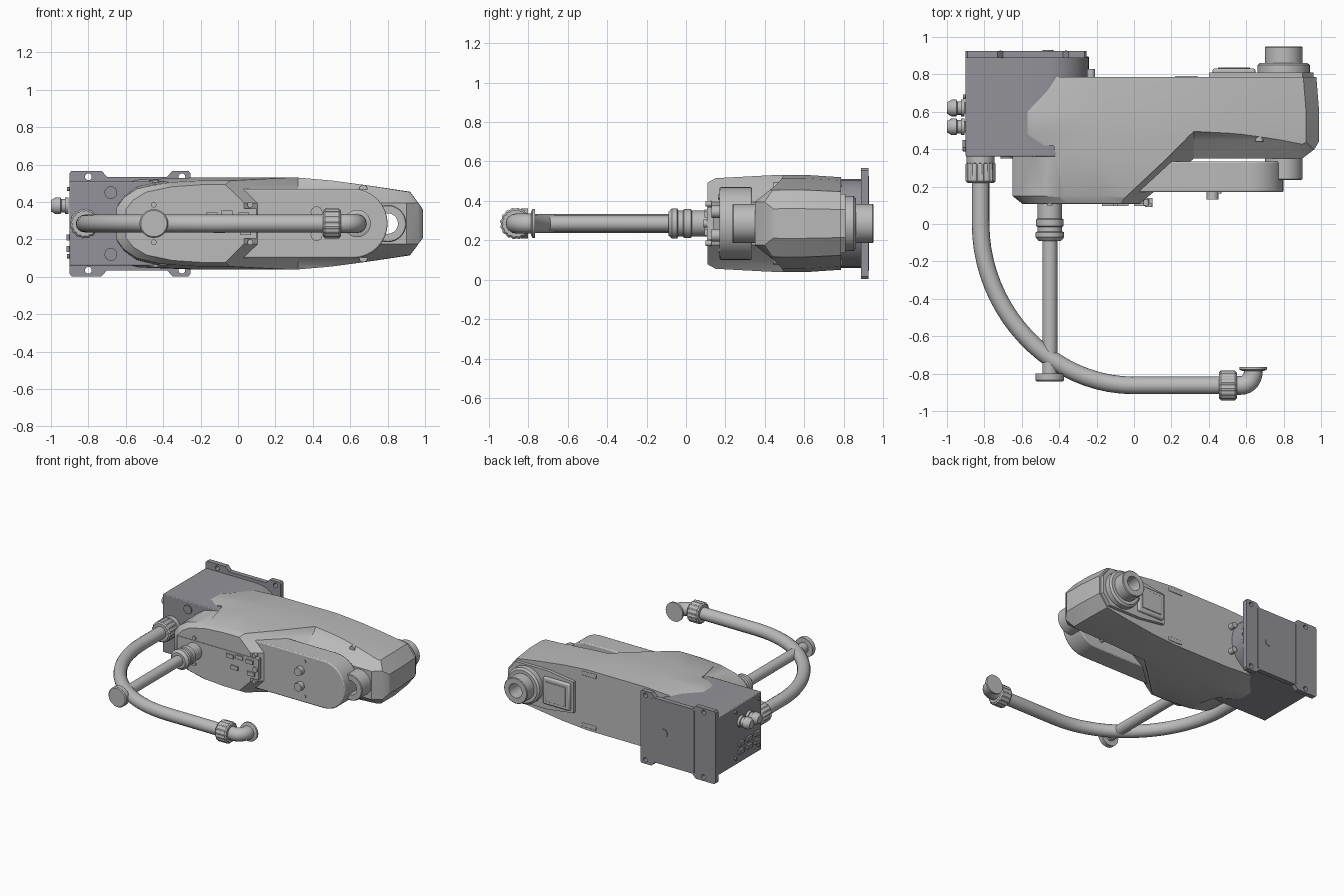
import bpy, bmesh, math
from mathutils import Vector

cube = bpy.data.objects.get("Cube")
if cube:
    bpy.data.objects.remove(cube, do_unlink=True)

C = 0.285  # height of the mirror plane


def material(name, rgb):
    m = bpy.data.materials.new(name)
    m.use_nodes = True
    m.diffuse_color = (*rgb, 1)
    m.node_tree.nodes["Principled BSDF"].inputs["Base Color"].default_value = (*rgb, 1)
    return m


LIGHT = material("light_grey", (0.5, 0.5, 0.5))
DARK = material("base_grey", (0.29, 0.29, 0.32))


def finish(name, bm, mat):
    bmesh.ops.recalc_face_normals(bm, faces=bm.faces[:])
    me = bpy.data.meshes.new(name)
    bm.to_mesh(me)
    bm.free()
    ob = bpy.data.objects.new(name, me)
    bpy.context.collection.objects.link(ob)
    me.materials.append(mat)
    smooth(ob)
    return ob


def smooth(ob):
    bpy.ops.object.select_all(action='DESELECT')
    bpy.context.view_layer.objects.active = ob
    ob.select_set(True)
    bpy.ops.object.shade_smooth_by_angle(angle=math.radians(30))


def loft(name, layers, mat=LIGHT, closed=False):
    """Skin a list of equal-length point rings."""
    bm = bmesh.new()
    rings = [[bm.verts.new(p) for p in layer] for layer in layers]
    n = len(rings[0])
    pairs = list(zip(rings, rings[1:]))
    if closed:
        pairs.append((rings[-1], rings[0]))
    for a, b in pairs:
        for i in range(n):
            j = (i + 1) % n
            bm.faces.new((a[i], a[j], b[j], b[i]))
    if not closed:
        bm.faces.new(rings[0])
        bm.faces.new(rings[-1])
    return finish(name, bm, mat)


def prism(name, outline, y0, y1, mat=LIGHT, bevel=0.0):
    """Extrude an (x, z) outline along y, with an optional edge bevel."""
    ob = loft(name, [[(x, y, z) for x, z in outline] for y in (y0, y1)], mat)
    if bevel:
        mod = ob.modifiers.new("bevel", 'BEVEL')
        mod.width, mod.segments = bevel, 2
        mod.limit_method, mod.angle_limit = 'ANGLE', math.radians(40)
    return ob


def box(name, x0, x1, y0, y1, z0, z1, mat=LIGHT, bevel=0.0):
    return prism(name, [(x0, z0), (x1, z0), (x1, z1), (x0, z1)], y0, y1, mat, bevel)


def turned(name, origin, axis, profile, mat=LIGHT, n=32, ribbed=False, closed=False):
    """Lathe a (distance, radius) profile around an axis."""
    axis = Vector(axis)
    u = axis.orthogonal().normalized()
    v = axis.cross(u)
    layers = []
    for t, r in profile:
        ring = []
        for i in range(n):
            a = math.tau * i / n
            k = r * (0.94 if ribbed and i % 4 < 2 else 1)
            ring.append(Vector(origin) + axis * t + (u * math.cos(a) + v * math.sin(a)) * k)
        layers.append(ring)
    return loft(name, layers, mat, closed)


def stud(name, x, z, y0, y1, r, mat=LIGHT):
    return turned(name, (x, y0, z), (0, 1, 0), [(0, r), (y1 - y0, r)], mat, 16)


def boolean(ob, cutter, operation):
    mod = ob.modifiers.new("bool", 'BOOLEAN')
    mod.object, mod.operation, mod.solver = cutter, operation, 'EXACT'
    deps = bpy.context.evaluated_depsgraph_get()
    me = bpy.data.meshes.new_from_object(ob.evaluated_get(deps))
    ob.modifiers.clear()
    ob.data = me
    bpy.data.objects.remove(cutter, do_unlink=True)
    smooth(ob)


def arc(cx, cz, r, a0, a1, n=16):
    return [(cx + r * math.cos(math.radians(a0 + (a1 - a0) * i / n)),
             cz + r * math.sin(math.radians(a0 + (a1 - a0) * i / n))) for i in range(n + 1)]


def pipe(name, points, radius):
    """Bezier tube through (x, y, handle direction, handle length)."""
    cu = bpy.data.curves.new(name, 'CURVE')
    cu.dimensions, cu.bevel_depth, cu.bevel_resolution, cu.use_fill_caps = '3D', radius, 6, True
    sp = cu.splines.new('BEZIER')
    sp.bezier_points.add(len(points) - 1)
    for bp, (x, y, d, h) in zip(sp.bezier_points, points):
        bp.co = (x, y, C)
        step = Vector((d[0], d[1], 0)) * h
        bp.handle_left, bp.handle_right = bp.co - step, bp.co + step
    cu.resolution_u = 20
    ob = bpy.data.objects.new(name, cu)
    bpy.context.collection.objects.link(ob)
    ob.data.materials.append(LIGHT)
    bpy.ops.object.select_all(action='DESELECT')
    bpy.context.view_layer.objects.active = ob
    ob.select_set(True)
    bpy.ops.object.convert(target='MESH')
    smooth(bpy.context.object)


# Base block with rounded end, and mounting flange with raised corner tabs
prism("base", [(-0.9, C + 0.225), (-0.9, C - 0.225)] + arc(-0.465, C, 0.225, -90, 90),
      0.36, 0.895, DARK, 0.006)
half = [(-0.9, 0.27), (-0.89, 0.282), (-0.73, 0.282), (-0.7, 0.25), (-0.38, 0.25),
        (-0.35, 0.282), (-0.265, 0.282), (-0.255, 0.27)]
flange = prism("mounting_flange", [(x, C + h) for x, h in half] +
               [(x, C - h) for x, h in reversed(half)], 0.888, 0.925, DARK)
for x in (-0.8, -0.3):
    for s in (-1, 1):
        boolean(flange, stud("hole", x, C + s * 0.25, 0.85, 0.95, 0.018), 'DIFFERENCE')
for x in (-0.72, -0.37):
    box("flange_rib", x, x + 0.012, 0.92, 0.928, C - 0.24, C + 0.24, DARK)
stud("flange_cap", -0.46, C, 0.92, 0.93, 0.03, DARK)

# Main arm: side hull, trimmed by a stepped front shape
side = [(-0.65, 0.09), (-0.61, 0.15), (-0.54, 0.2), (-0.4, 0.235), (-0.2, 0.247), (0.3, 0.247),
        (0.5, 0.23), (0.7, 0.203), (0.92, 0.17), (0.99, 0.075)]
levels = [(0.11, 0.84, 0.05), (0.15, 0.93, 0), (0.38, 0.98, 0), (0.48, 1, -0.13),
          (0.6, 1, -0.13), (0.785, 0.95, 0)]
hull = []
for y, k, shift in levels:
    pts = [(x + (shift if x < -0.3 else -0.015 * (y > 0.7) * (x > 0.9)), h * k) for x, h in side]
    hull.append([(x, y, C + h) for x, h in pts] + [(x, y, C - h) for x, h in reversed(pts)])
arm = loft("main_arm", hull)


def trim_ring(h, step, left, x_foot):
    x_top = 0.32
    pts = [(-0.85, 0.85)] + left + [(x_foot, 0.1), (x_top, step), (0.9, step),
                                    (0.965, step + 0.05), (1.0, step + 0.11), (1.1, 0.85)]
    return [(x, y, C + h) for x, y in pts]


wide = [(-0.85, 0.0), (-0.6, 0.0), (-0.5, 0.0)]
notch = [(-0.85, 0.42), (-0.43, 0.42), (-0.355, 0.1)]
trims = [(0.27, 0.51, notch, -0.1), (0.22, 0.48, notch, -0.09), (0.19, 0.45, wide, -0.06),
         (0.11, 0.35, wide, 0.02)]
trim = loft("trim", [trim_ring(h, *t) for h, *t in trims] +
            [trim_ring(-h, *t) for h, *t in reversed(trims)])
boolean(arm, trim, 'INTERSECT')
boolean(arm, stud("bore", 0.8, C, 0.2, 1.0, 0.08), 'DIFFERENCE')

# Long rounded front cover
prism("front_cover", arc(0.615, C, 0.185, -90, 90) + [(-0.3, C + 0.185), (-0.3, C - 0.185)],
      0.17, 0.335, LIGHT, 0.008)
box("front_panel", -0.6, 0.1, 0.106, 0.14, C - 0.08, C + 0.08)
for s in (-1, 1):
    for x in (-0.45, 0.065):
        stud("panel_screw", x, C + s * 0.1, 0.1, 0.13, 0.015)
    stud("cover_plug", 0.42, C + s * 0.06, 0.13, 0.18, 0.032)
    stud("cover_screw", 0.455, C + s * 0.135, 0.163, 0.18, 0.012)
    stud("edge_boss", 0.67, C + s * 0.185, 0.44, 0.5, 0.022)
    box("back_slot", 0.22, 0.34, 0.78, 0.792, C + s * 0.2 - 0.015, C + s * 0.2 + 0.015, LIGHT, 0.005)
    stud("back_stop", -0.23, C + s * 0.1, 0.77, 0.83, 0.022)
    stud("base_plug", -0.68, C + s * 0.165, 0.35, 0.37, 0.034, DARK)
for x, z in ((-0.14, 0.33), (-0.06, 0.34), (0.03, 0.33), (-0.1, 0.25), (0.04, 0.24)):
    box("panel_socket", x - 0.03, x + 0.03, 0.095, 0.13, z - 0.015, z + 0.015)
stud("air_fitting", 0.08, C, 0.09, 0.13, 0.02)

# Rear covers and hollow joint shaft
plate = [(0.4, C + 0.12), (0.4, C - 0.12), (0.62, C - 0.15), (0.9, C - 0.15), (0.96, C - 0.07),
         (0.96, C + 0.07), (0.9, C + 0.15), (0.62, C + 0.15)]
rear = prism("rear_plate", plate, 0.77, 0.81)
boolean(rear, stud("bore", 0.8, C, 0.7, 1.0, 0.08), 'DIFFERENCE')
box("rear_cover", 0.42, 0.65, 0.8, 0.832, C - 0.105, C + 0.105, LIGHT, 0.012)
box("rear_cover_inset", 0.45, 0.62, 0.83, 0.838, C - 0.075, C + 0.075, LIGHT, 0.003)
turned("joint_collar", (0.8, 0.8, C), (0, 1, 0),
       [(0, 0.14), (0.05, 0.14), (0.062, 0.125), (0.062, 0.09), (0, 0.09)], closed=True)
turned("joint_shaft", (0.8, 0.235, C), (0, 1, 0),
       [(0, 0.095), (0.005, 0.1), (0.71, 0.1), (0.715, 0.095), (0.715, 0.055), (0, 0.055)],
       closed=True, n=48)

# Curved hose with its base coupling and elbow outlet
pipe("cable_hose", [(-0.82, 0.3, (0, -1), 0.08), (-0.82, 0, (0, -1), 0.46),
                    (0, -0.863, (1, 0), 0.45), (0.56, -0.863, (1, 0), 0.1)], 0.047)
turned("base_coupling", (-0.82, 0.38, C), (0, -1, 0), [(0, 0.075), (0.055, 0.075), (0.06, 0.06), (0.1, 0.06)])
turned("coupling_nut", (-0.82, 0.33, C), (0, -1, 0), [(0, 0.074), (0.01, 0.08), (0.1, 0.08), (0.11, 0.07)],
       n=64, ribbed=True)
turned("outlet_nut", (0.455, -0.863, C), (1, 0, 0), [(0, 0.07), (0.01, 0.08), (0.085, 0.08), (0.095, 0.07)],
       n=64, ribbed=True)
pipe("outlet_elbow", [(0.53, -0.863, (1, 0), 0.02), (0.57, -0.863, (1, 0), 0.04),
                      (0.637, -0.79, (0, 1), 0.04), (0.637, -0.775, (0, 1), 0.005)], 0.05)
turned("outlet_flange", (0.637, -0.785, C), (0, 1, 0), [(0, 0.06), (0.006, 0.073), (0.02, 0.073)])

# Straight post with collars and end disc
turned("post", (-0.45, 0.15, C), (0, -1, 0), [(0, 0.04), (0.96, 0.04)])
turned("post_collar", (-0.45, 0.14, C), (0, -1, 0),
       [(0, 0.065), (0.11, 0.065), (0.115, 0.073), (0.15, 0.073), (0.155, 0.066),
        (0.18, 0.066), (0.185, 0.077), (0.21, 0.077), (0.23, 0.06)])
turned("post_end_disc", (-0.45, -0.8, C), (0, -1, 0), [(0, 0.077), (0.035, 0.077), (0.042, 0.07)])

# Cable glands and sockets on the end of the base
for y in (0.62, 0.52):
    turned("cable_gland", (-0.905, y, 0.38), (-1, 0, 0),
           [(0, 0.045), (0.02, 0.045), (0.02, 0.036), (0.04, 0.036), (0.045, 0.045),
            (0.07, 0.045), (0.095, 0.03)], n=16)
for y in (0.42, 0.52, 0.62):
    for z in (0.15, 0.21):
        box("base_socket", -0.918, -0.89, y - 0.03, y + 0.03, z - 0.016, z + 0.016, DARK)
for y in (0.4, 0.68):
    for z in (0.11, 0.47):
        turned("end_screw", (-0.895, y, z), (-1, 0, 0), [(0, 0.012), (0.018, 0.012)], DARK, 12)
